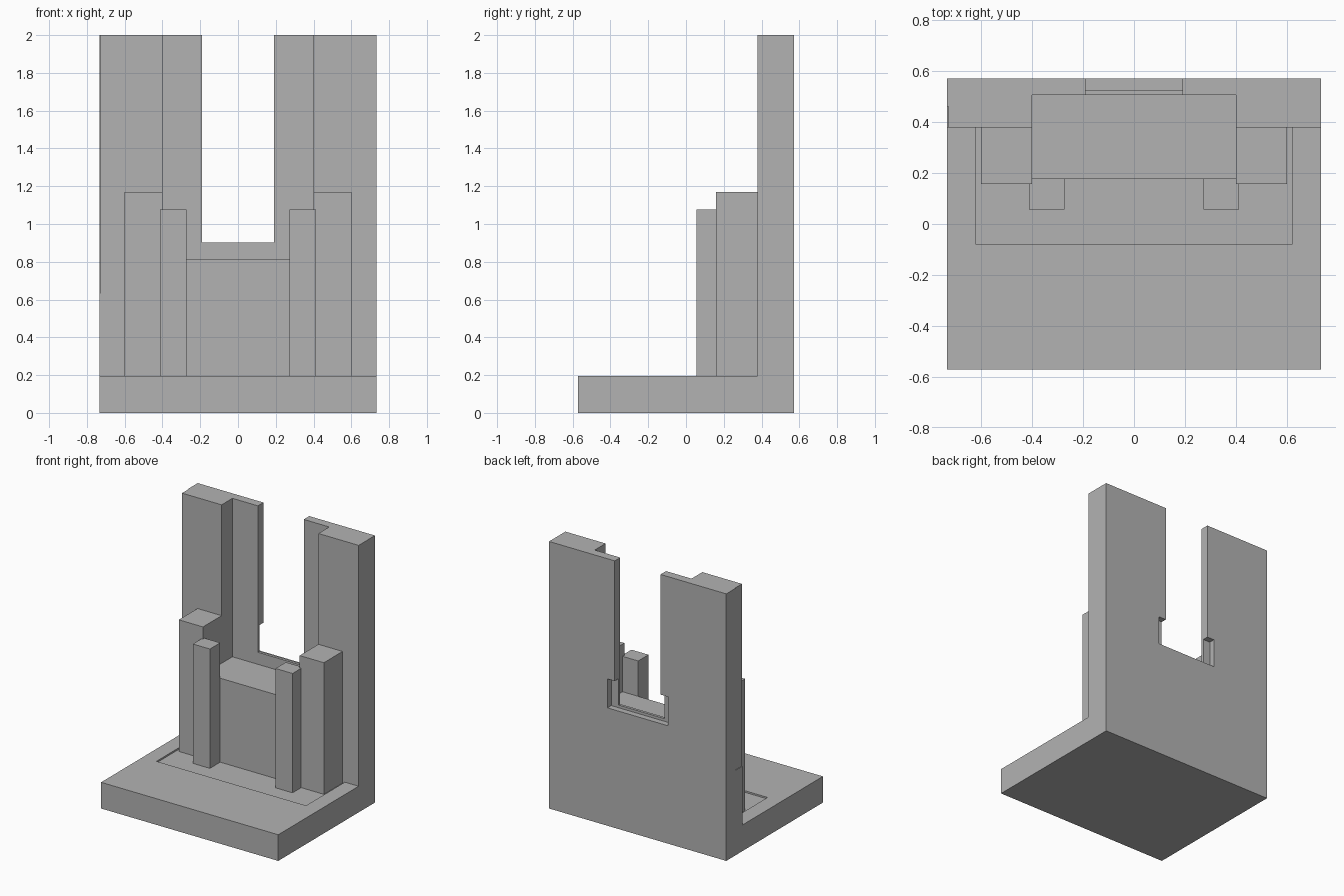
import bpy
import bmesh

cube = bpy.data.objects.get("Cube")
if cube:
    bpy.data.objects.remove(cube, do_unlink=True)

grey = bpy.data.materials.new("plain grey")
grey.use_nodes = True
colour = (0.45, 0.45, 0.45, 1)
grey.diffuse_color = colour
grey.node_tree.nodes["Principled BSDF"].inputs["Base Color"].default_value = colour


def finish(name, bm):
    bmesh.ops.recalc_face_normals(bm, faces=bm.faces)
    mesh = bpy.data.meshes.new(name)
    bm.to_mesh(mesh)
    bm.free()
    mesh.materials.append(grey)
    obj = bpy.data.objects.new(name, mesh)
    bpy.context.collection.objects.link(obj)
    return obj


def box(name, x, y, z):
    """Box between the given (low, high) limits on each axis."""
    bm = bmesh.new()
    bmesh.ops.create_cube(bm, size=1)
    for v in bm.verts:
        v.co = [lim[c > 0] for lim, c in zip((x, y, z), v.co)]
    return finish(name, bm)


def cut(target, name, x, y, z):
    cutter = box(name, x, y, z)
    cutter.hide_render = True
    mod = target.modifiers.new(name, "BOOLEAN")
    mod.operation = "DIFFERENCE"
    mod.solver = "EXACT"
    mod.object = cutter
    with bpy.context.temp_override(object=target, active_object=target):
        bpy.ops.object.modifier_apply(modifier=name)
    bpy.data.objects.remove(cutter, do_unlink=True)


W, D, BASE = 0.734, 0.572, 0.196
WALL, BACK, FLOOR = 0.379, 0.507, 0.184

# Base slab and back wall as one L-shaped extrusion
bm = bmesh.new()
profile = [(-D, 0), (D, 0), (D, 2), (WALL, 2), (WALL, BASE), (-D, BASE)]
side = bm.faces.new([bm.verts.new((-W, y, z)) for y, z in profile])
ext = bmesh.ops.extrude_face_region(bm, geom=[side])["geom"]
bmesh.ops.translate(bm, vec=(2 * W, 0, 0),
                    verts=[e for e in ext if isinstance(e, bmesh.types.BMVert)])
body = finish("base_and_back_wall", bm)

# Openings and shallow recesses in the body
cut(body, "floor_recess", (-0.62, 0.62), (-0.08, WALL), (FLOOR, 0.3))
cut(body, "wall_channel", (-0.401, 0.401), (0.3, BACK), (0.5, 2.1))
cut(body, "wall_slot", (-0.19, 0.19), (0.3, 0.7), (0.903, 2.1))
cut(body, "rear_recess", (-0.25, 0.25), (0.527, 0.7), (0.883, 1.1))
cut(body, "side_recess", (-0.8, -W + 0.005), (0.3, 0.462), (0.636, 2.1))

# Central block filling the lower part of the channel
box("central_block", (-0.401, 0.401), (0.178, BACK), (FLOOR, 0.813))

# Paired pillars
for label, s in (("left", 1), ("right", -1)):
    for part, a, b, y, top in (("outer_pillar", 0.401, 0.601, (0.158, WALL), 1.17),
                               ("inner_pillar", 0.272, 0.413, (0.056, 0.178), 1.078)):
        box(f"{label}_{part}", sorted((s * a, s * b)), y, (FLOOR, top))
